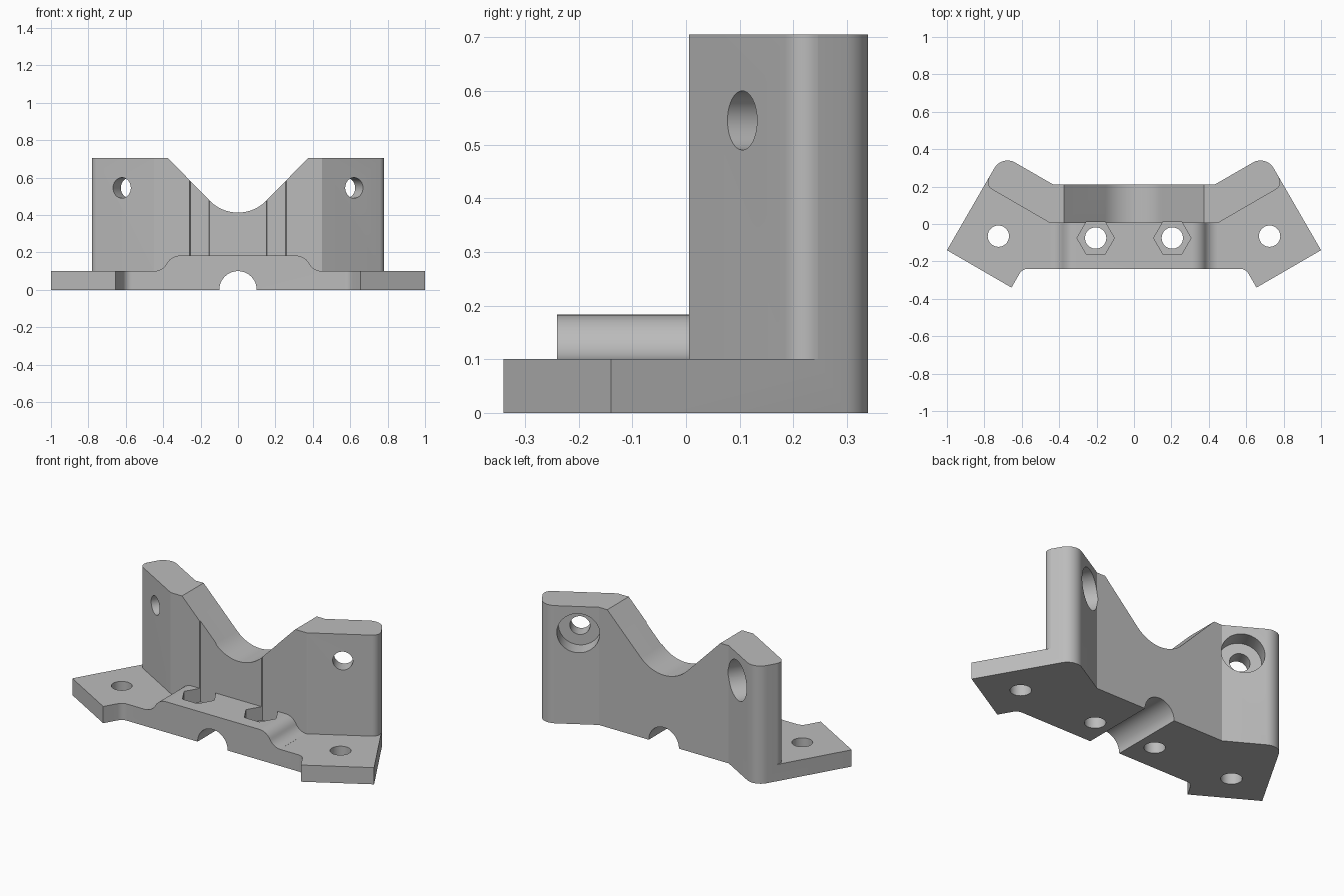
import bpy, bmesh
from math import sin, cos, radians, pi
from mathutils import Matrix, Vector

if "Cube" in bpy.data.objects:
    bpy.data.objects.remove(bpy.data.objects["Cube"], do_unlink=True)

HEIGHT, BASE_TOP, HUMP_TOP, WALL_FRONT = 0.705, 0.10, 0.183, 0.006
ALONG_Y = Matrix.Rotation(pi / 2, 4, "X")   # local y -> up, local z -> front

grey = bpy.data.materials.new("grey_plastic")
grey.use_nodes = True
grey.diffuse_color = (0.5, 0.5, 0.5, 1)
grey.node_tree.nodes["Principled BSDF"].inputs["Base Color"].default_value = (0.5, 0.5, 0.5, 1)


def arc(cx, cy, r, start, end, n=8):
    """Points on an arc, angles in degrees."""
    angles = [radians(start + (end - start) * i / n) for i in range(n + 1)]
    return [(cx + r * cos(a), cy + r * sin(a)) for a in angles]


def circle(r, cx=0, cy=0, n=48):
    return arc(cx, cy, r, 0, 360, n)[:-1]


def fillet(before, corner, after, r, n=8):
    """Round a corner between two straight edges."""
    c = Vector(corner)
    u = (Vector(before) - c).normalized()
    v = (Vector(after) - c).normalized()
    half = u.angle(v) / 2
    centre = c + (u + v).normalized() * (r / sin(half))
    reach = r * cos(half) / sin(half)
    p, q = (c + u * reach - centre).normalized(), (c + v * reach - centre).normalized()
    span = pi - 2 * half
    points = []
    for i in range(n + 1):
        a = span * i / n
        d = (p * sin(span - a) + q * sin(a)) / sin(span)
        points.append(tuple(centre + d * r))
    return points


def mirrored(half):
    """Close a right-half outline by adding its reflection in x."""
    return half + [(-x, y) for x, y in reversed(half)]


def prism(name, outline, lo, hi, matrix=Matrix()):
    bm = bmesh.new()
    bottom = [bm.verts.new((x, y, lo)) for x, y in outline]
    top = [bm.verts.new((x, y, hi)) for x, y in outline]
    bm.faces.new(bottom)
    bm.faces.new(top)
    for i in range(len(outline)):
        bm.faces.new((bottom[i - 1], bottom[i], top[i], top[i - 1]))
    bm.transform(matrix)
    bmesh.ops.recalc_face_normals(bm, faces=bm.faces)
    if bm.calc_volume(signed=True) < 0:
        bmesh.ops.reverse_faces(bm, faces=bm.faces)
    mesh = bpy.data.meshes.new(name)
    bm.to_mesh(mesh)
    bm.free()
    mesh.materials.append(grey)
    obj = bpy.data.objects.new(name, mesh)
    bpy.context.collection.objects.link(obj)
    return obj


# Full-height blank with angled wings and rounded rear corners
front_in, front_tip = (0.597, -0.24), (0.655, -0.34)
side_tip, rear_corner, rear_bend = (1.0, -0.14), (0.706, 0.369), (0.43, 0.21)
outline = (fillet((0, -0.24), front_in, front_tip, 0.05)
           + [front_tip, side_tip]
           + fillet(side_tip, rear_corner, rear_bend, 0.08)
           + [rear_bend])
bracket = prism("angled_bracket", mirrored(outline), 0, HEIGHT)
bpy.context.view_layer.objects.active = bracket


def cut(name, *args):
    cutter = prism(name, *args)
    cutter.hide_render = True
    mod = bracket.modifiers.new(name, "BOOLEAN")
    mod.operation, mod.solver, mod.object = "DIFFERENCE", "EXACT", cutter
    bpy.ops.object.modifier_apply(modifier=mod.name)
    bpy.data.objects.remove(cutter, do_unlink=True)


# Space in front of the middle wall, leaving the raised pad with S-curved ends
bend = 61
pad = (arc(0.31, HUMP_TOP - 0.08, 0.08, 90, 90 - bend)
       + arc(0.45, BASE_TOP + 0.08, 0.08, 270 - bend, 270)[1:] + [(0.45, 1)])
cut("pad_clearance", mirrored(pad), -WALL_FRONT, 1, ALONG_Y)

# Space in front of each wing wall, with a rounded outer wall edge
wall_bend, wall_corner = (0.45, WALL_FRONT), (0.797, 0.207)
wing = ([(0.446, WALL_FRONT), wall_bend]
        + fillet(wall_bend, wall_corner, rear_corner, 0.045)
        + [(1.3, 0.3), (1.3, -0.6), (0.446, -0.6)])
for side in (1, -1):
    cut("wing_clearance", [(side * x, y) for x, y in wing], BASE_TOP, 1)

# Rounded V notch in the top of the wall
notch = arc(0, 0.413 + 0.212, 0.212, 270, 315) + [(0.375, HEIGHT), (0.375, 1)]
cut("v_notch", mirrored(notch[1:]) + [notch[0]], -1, 1, ALONG_Y)

# Half-round tunnel under the base
cut("tunnel", circle(0.1), -1, 1, ALONG_Y)

for side in (1, -1):
    # Base screw holes and hexagonal nut pockets
    cut("wing_hole", circle(0.057, side * 0.725, -0.065), -1, 1)
    cut("pad_hole", circle(0.057, side * 0.205, -0.075), -1, 1)
    cut("nut_pocket", circle(0.1, side * 0.205, -0.075, 6), BASE_TOP, 1)
    # Wall screw holes, counterbored from the rear
    place = (Matrix.Translation((side * 0.62, 0.106, 0.545))
             @ Matrix.Rotation(side * radians(30), 4, "Z") @ ALONG_Y)
    cut("wall_hole", circle(0.055), -0.4, 0.3, place)
    cut("counterbore", circle(0.117), -0.4, -0.083, place)

# Smooth the curved faces, keep the edges crisp
bpy.ops.object.select_all(action="DESELECT")
bracket.select_set(True)
bpy.ops.object.shade_smooth_by_angle(angle=radians(25))
